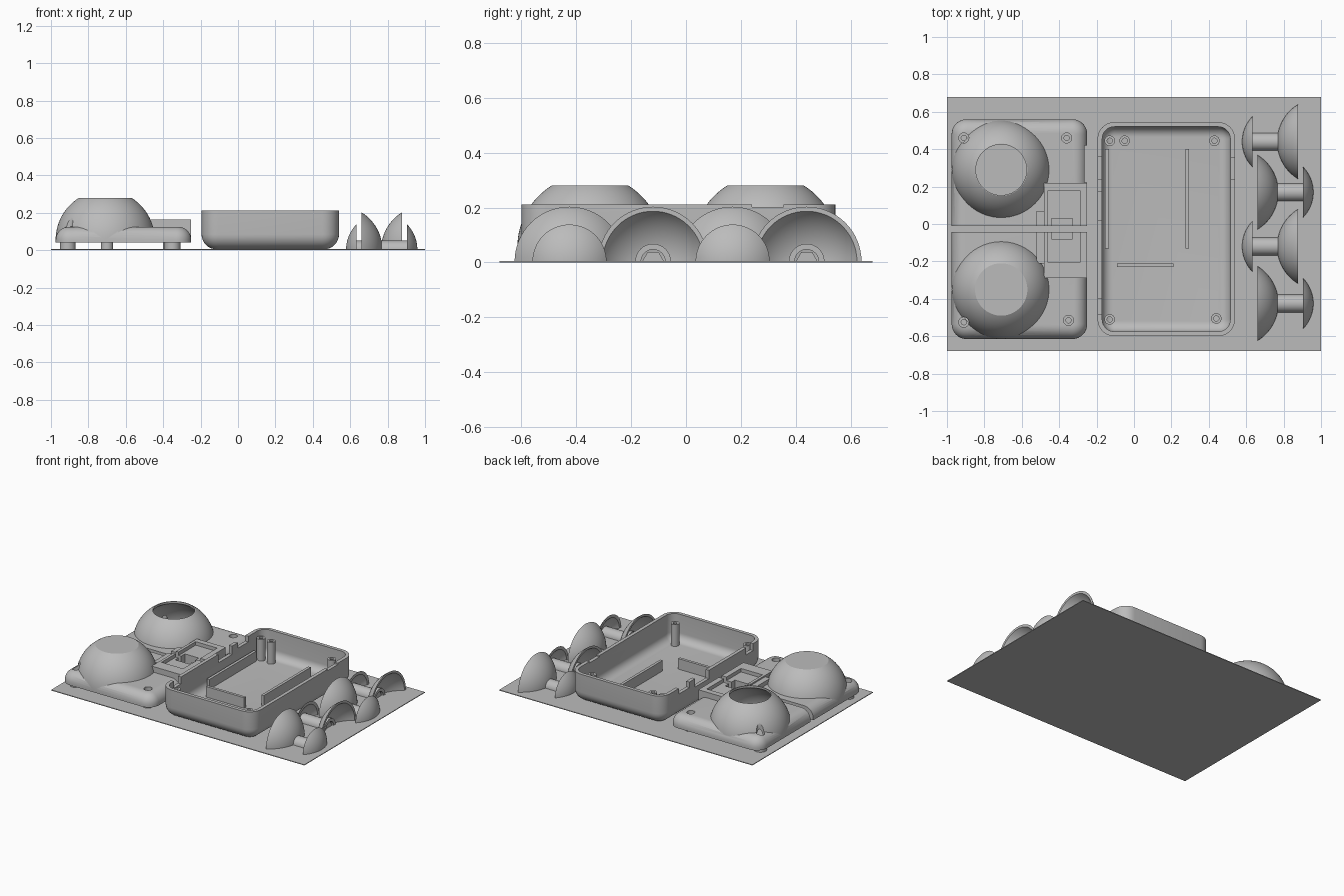
import bpy, bmesh
from math import pi, sin, cos, asin, sqrt, radians
from mathutils import Matrix, Vector

if "Cube" in bpy.data.objects:
    bpy.data.objects.remove(bpy.data.objects["Cube"], do_unlink=True)

grey = bpy.data.materials.new("plain grey")
grey.use_nodes = True
grey.diffuse_color = (0.5, 0.5, 0.5, 1)
grey.node_tree.nodes["Principled BSDF"].inputs["Base Color"].default_value = grey.diffuse_color
parts = []
FLOOR = 0.005


def finish(bm, name):
    bmesh.ops.recalc_face_normals(bm, faces=bm.faces)
    mesh = bpy.data.meshes.new(name)
    bm.to_mesh(mesh)
    bm.free()
    obj = bpy.data.objects.new(name, mesh)
    bpy.context.collection.objects.link(obj)
    parts.append(obj)
    return obj


def box(name, x, y, z, corner=0, fillet=0, fillet_top=True):
    """Box from (min, max) ranges with rounded corners and one filleted rim."""
    bm = bmesh.new()
    bmesh.ops.create_cube(bm, size=1)
    for v in bm.verts:
        v.co = Vector([lo + (c + 0.5) * (hi - lo) for c, (lo, hi) in zip(v.co, (x, y, z))])
    if corner:
        upright = [e for e in bm.edges if abs(e.verts[0].co.z - e.verts[1].co.z) > 1e-4]
        bmesh.ops.bevel(bm, geom=upright, offset=corner, segments=8, profile=0.5, affect='EDGES')
    if fillet:
        level = z[1] if fillet_top else z[0]
        rim = [e for e in bm.edges if all(abs(v.co.z - level) < 1e-5 for v in e.verts)]
        bmesh.ops.bevel(bm, geom=rim, offset=fillet, segments=8, profile=0.5, affect='EDGES')
    return finish(bm, name)


def lathe(name, profile, place, steps=48, angle=2 * pi, closed=False):
    """Spin (radius, height) points about z, then move by a matrix."""
    bm = bmesh.new()
    verts = [bm.verts.new((r, 0, h)) for r, h in profile]
    pairs = list(zip(verts, verts[1:])) + ([(verts[-1], verts[0])] if closed else [])
    edges = [bm.edges.new(p) for p in pairs]
    bmesh.ops.spin(bm, geom=verts + edges, cent=(0, 0, 0), axis=(0, 0, 1),
                   angle=angle, steps=steps)
    bmesh.ops.remove_doubles(bm, verts=bm.verts, dist=1e-5)
    bmesh.ops.transform(bm, matrix=place, verts=bm.verts)
    return finish(bm, name)


def combine(target, other, operation):
    mod = target.modifiers.new("combine", 'BOOLEAN')
    mod.operation, mod.object, mod.solver = operation, other, 'EXACT'
    bpy.context.view_layer.objects.active = target
    bpy.ops.object.modifier_apply(modifier=mod.name)
    parts.remove(other)
    bpy.data.objects.remove(other, do_unlink=True)


def add(target, other):
    combine(target, other, 'UNION')


def cut(target, other):
    combine(target, other, 'DIFFERENCE')


def at(x, y, z=0):
    return Matrix.Translation((x, y, z))


def arc(radius, start, end, count, height=0):
    """Sphere outline between two elevations in radians."""
    steps = [start + (end - start) * i / count for i in range(count + 1)]
    return [(radius * cos(a), height + radius * sin(a)) for a in steps]


# Ground sheet
box("ground_sheet", (-1, 1), (-0.68, 0.68), (0, FLOOR))

# Lid with raised frame and two open domes
lid = box("lid", (-0.975, -0.25), (-0.615, 0.56), (0.04, 0.125), 0.08, 0.07)
add(lid, box("frame", (-0.48, -0.251), (-0.29, 0.22), (0.06, 0.165)))
add(lid, box("frame_tab", (-0.52, -0.3), (-0.21, 0.07), (0.06, 0.155)))
DOME_X, DOME_Z, DOME_R = -0.71, 0.055, 0.265
for y in (0.29, -0.35):
    outer = arc(DOME_R, 0, asin(0.225 / DOME_R), 16, DOME_Z)
    add(lid, lathe("dome", [(0, 0.045), (DOME_R, 0.045)] + outer + [(0, 0.28)],
                   at(DOME_X, y), 72))
for y in (0.29, -0.35):
    inner = arc(0.25, 0, asin(0.21 / 0.25), 14, DOME_Z)
    cut(lid, lathe("dome_hollow", [(0, 0), (0.25, 0)] + inner + [(0.135, 0.3), (0, 0.3)],
                   at(DOME_X, y), 72))
cut(lid, box("frame_recess", (-0.46, -0.29), (-0.205, 0.18), (0.14, 0.3)))
cut(lid, box("frame_slot", (-0.44, -0.33), (-0.08, 0.03), (0.07, 0.3)))
cut(lid, box("edge_step", (-0.265, -0.2), (0.221, 0.42), (0, 0.3)))
cut(lid, box("lid_gap", (-1.1, -0.2), (-0.043, -0.012), (0, 0.3)))

# Lid screw holes and legs
for x, y in ((-0.91, 0.46), (-0.36, 0.46), (-0.91, -0.525), (-0.35, -0.515)):
    cut(lid, lathe("screw_hole", [(0, 0), (0.014, 0), (0.014, 0.09), (0.027, 0.09),
                                  (0.027, 0.3), (0, 0.3)], at(x, y), 24))
    lathe("lid_leg", [(0.014, FLOOR), (0.042, FLOOR), (0.042, 0.045), (0.014, 0.045)],
          at(x, y), 24, closed=True)
for y in (0.025, -0.08):
    lathe("middle_leg", [(0, FLOOR), (0.033, FLOOR), (0.033, 0.05), (0, 0.05)],
          at(-0.7, y), 24)

# Open case with rounded bottom
case = box("case", (-0.195, 0.54), (-0.6, 0.545), (FLOOR, 0.212), 0.09, 0.08, False)
cut(case, box("case_hollow", (-0.17, 0.515), (-0.575, 0.52), (0.025, 0.3), 0.065, 0.055, False))
for y, depth in (((0.24, 0.36), 0.04), ((0.02, 0.175), 0.06), ((-0.48, -0.4), 0.05)):
    cut(case, box("wall_notch", (-0.25, -0.16), y, (0.212 - depth, 0.3)))
cut(case, box("far_notch", (0.5, 0.6), (0.24, 0.355), (0.202, 0.3)))

# Case posts and ribs
for x, y in ((-0.13, 0.445), (-0.05, 0.445), (0.43, 0.445), (-0.13, -0.51), (0.44, -0.505)):
    lathe("case_post", [(0.014, 0.02), (0.028, 0.02), (0.028, 0.18), (0.014, 0.18)],
          at(x, y), 24, closed=True)
for x in (-0.145, 0.285):
    box("long_rib", (x - 0.01, x + 0.01), (-0.13, 0.4), (0.02, 0.1))
box("short_rib", (-0.09, 0.21), (-0.23, -0.21), (0.02, 0.1))


def cap(name, rim, depth, wall, place):
    """Half of a hollow spherical cap, pole at height 0, opening downward."""
    radius = (rim * rim + depth * depth) / (2 * depth)
    edge = asin((radius - depth) / radius)
    outer = arc(radius, pi / 2, edge, 16, -radius)
    inner_r = radius - wall
    inner = arc(inner_r, asin((radius - depth) / inner_r), pi / 2, 16, -radius)
    return lathe(name, outer + inner, place, 32, pi)


# Four half spools, each two caps on a stem, alternating direction
for y, pole, way in ((0.44, 0.765, -1), (0.17, 0.772, 1), (-0.12, 0.765, -1), (-0.425, 0.772, 1)):
    # local z points along the stem toward the small cap, local y up
    across = Vector((way, 0, 0))
    up = Vector((0, 0, 1))
    side = up.cross(across)
    turn = Matrix((side, up, across)).transposed().to_4x4()
    place = at(pole, y, 0.003) @ turn
    cap("large_cap", 0.2, 0.113, 0.014, place)
    cap("small_cap", 0.135, 0.055, 0.014, place @ at(0, 0, 0.187))
    lathe("stem", [(0, -0.005), (0.048, -0.005), (0.048, 0.18), (0, 0.18)], place, 16, pi)
    lathe("boss", [(0.044, -0.01), (0.065, -0.01), (0.065, -0.045), (0.044, -0.045)],
          place, 16, pi, closed=True)
    lathe("hex_nut", [(0, -0.01), (0.04, -0.01), (0.04, -0.035), (0, -0.035)], place, 3, pi)

# Shared colour and shading
bpy.ops.object.select_all(action='DESELECT')
for obj in parts:
    obj.data.materials.clear()
    obj.data.materials.append(grey)
    for face in obj.data.polygons:
        face.material_index = 0
    obj.select_set(True)
bpy.context.view_layer.objects.active = parts[0]
bpy.ops.object.shade_smooth_by_angle(angle=radians(30))
